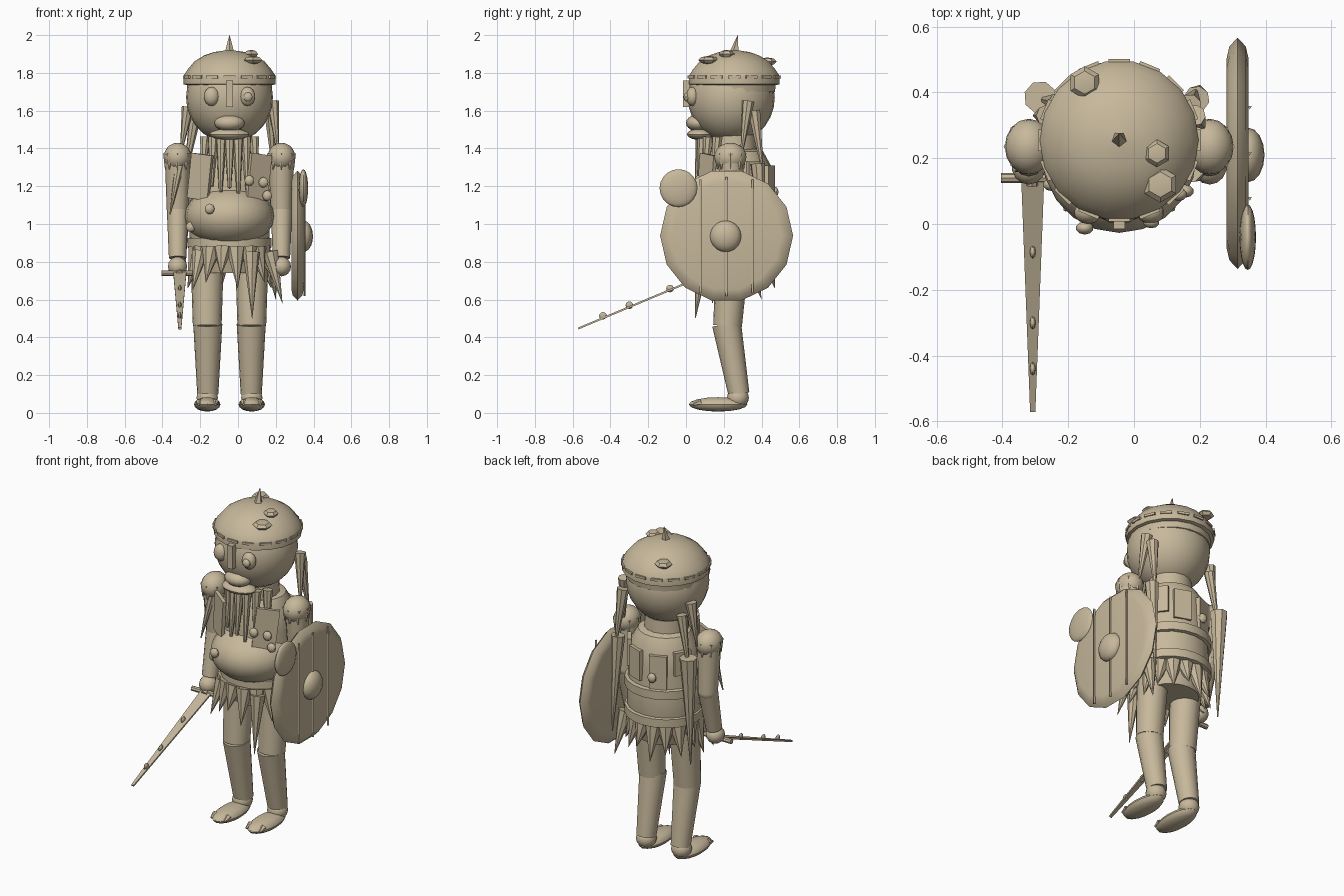
import bpy, bmesh, math, random
from mathutils import Vector, Matrix

random.seed(4)
CX, CY = -0.045, 0.25          # body axis
clay = bpy.data.materials.new("tan clay")
clay.diffuse_color = (0.57, 0.48, 0.33, 1)


def finish(name, bm, angle=35):
    bmesh.ops.recalc_face_normals(bm, faces=bm.faces)
    me = bpy.data.meshes.new(name)
    bm.to_mesh(me)
    bm.free()
    ob = bpy.data.objects.new(name, me)
    bpy.context.collection.objects.link(ob)
    me.materials.append(clay)
    bpy.ops.object.select_all(action='DESELECT')
    ob.select_set(True)
    bpy.context.view_layer.objects.active = ob
    bpy.ops.object.shade_smooth_by_angle(angle=math.radians(angle))
    return ob


def ball(name, c, r, u=16, v=10):
    bm = bmesh.new()
    m = Matrix.Translation(c) @ Matrix.Diagonal((*r, 1))
    bmesh.ops.create_uvsphere(bm, u_segments=u, v_segments=v, radius=1, matrix=m)
    return finish(name, bm)


def rod(name, a, b, r1, r2, n=12, flat=None):
    """Tapered round piece from a to b; flat = (axis scale) about a."""
    a, b = Vector(a), Vector(b)
    d = b - a
    m = Matrix.Translation((a + b) / 2) @ d.to_track_quat('Z', 'Y').to_matrix().to_4x4()
    if flat:
        m = m @ Matrix.Diagonal((*flat, 1, 1))
    bm = bmesh.new()
    bmesh.ops.create_cone(bm, cap_ends=True, segments=n, radius1=r1,
                          radius2=max(r2, 0.001), depth=d.length, matrix=m)
    return finish(name, bm)


def box(name, c, size, turn=0, tilt=0):
    bm = bmesh.new()
    m = (Matrix.Translation(c) @ Matrix.Rotation(turn, 4, 'Z') @
         Matrix.Rotation(tilt, 4, 'Y') @ Matrix.Diagonal((*size, 1)))
    bmesh.ops.create_cube(bm, size=1, matrix=m)
    return finish(name, bm)


def lathe(name, profile, c, n=20, sy=1.0, axis='Z'):
    bm = bmesh.new()
    rings = []
    for r, h in profile:
        ring = []
        for i in range(n):
            t = 2 * math.pi * i / n
            p = (r * math.cos(t), r * math.sin(t) * sy, h)
            if axis == 'X':
                p = (h, p[0], p[1])
            ring.append(bm.verts.new(Vector(p) + Vector(c)))
        rings.append(ring)
    for lo, hi in zip(rings, rings[1:]):
        for i in range(n):
            bm.faces.new((lo[i], lo[(i + 1) % n], hi[(i + 1) % n], hi[i]))
    bm.faces.new(rings[0])
    bm.faces.new(rings[-1])
    return finish(name, bm)


def around(r, deg, z):
    t = math.radians(deg)
    return Vector((CX + r * math.cos(t), CY + r * math.sin(t), z))


# Head and face
ball("head", (CX, 0.24, 1.67), (0.23, 0.23, 0.24), 24, 14)
for x, rx in ((-0.14, 0.042), (0.05, 0.042)):
    ball("eye", (x, 0.035, 1.675), (rx, 0.035, 0.05), 14, 8)
ball("pupil", (0.053, 0.005, 1.672), (0.025, 0.018, 0.025), 10, 6)
box("nose", (CX, 0.015, 1.69), (0.036, 0.06, 0.14))
ball("upper_lip", (CX, 0.065, 1.535), (0.08, 0.065, 0.045))
ball("lower_lip", (CX, 0.075, 1.475), (0.105, 0.07, 0.03))
rod("neck", (CX, 0.25, 1.3), (CX, 0.25, 1.47), 0.13, 0.12, 16)

# Helmet: dome, band, stitches, dents and spike
dome = [(0.236 * math.cos(t), 1.765 + 0.155 * math.sin(t))
        for t in (math.radians(a) for a in (0, 20, 38, 55, 70, 85))]
lathe("helmet", [(0.225, 1.735), (0.243, 1.74), (0.243, 1.78), (0.24, 1.79)] +
      dome[1:] + [(0.003, 1.921)], (CX, 0.255, 0), 18)
lathe("helmet_lining", [(0.2, 1.69), (0.222, 1.70), (0.228, 1.75)], (CX, 0.252, 0), 18)
for i in range(16):
    box("helmet_stitch", around(0.241, i * 22.5, 1.778) + Vector((0, 0.005, 0)),
        (0.012, 0.065, 0.014), math.radians(i * 22.5))
rod("helmet_spike", (CX, 0.255, 1.9), (CX, 0.275, 2.0), 0.028, 0, 5)
for x, y, z, r in ((0.07, 0.215, 1.9, 0.042), (0.08, 0.12, 1.868, 0.055),
                   (-0.15, 0.43, 1.86, 0.05)):
    ball("helmet_patch", (x, y, z), (r, r, 0.022), 6, 4)

# Torso, belly, straps
lathe("torso", [(0.155, 0.74), (0.19, 0.84), (0.212, 0.93), (0.21, 1.06), (0.2, 1.2),
                (0.195, 1.31), (0.15, 1.385), (0.1, 1.4)], (CX, 0.27, 0), 20, 0.92)
ball("belly", (CX, 0.215, 1.04), (0.237, 0.242, 0.165), 20, 12)
for z in (0.9, 1.07):
    lathe("belt", [(0.2, z - 0.03), (0.222, z - 0.025), (0.222, z + 0.025), (0.2, z + 0.03)],
          (CX, 0.275, 0), 20, 0.93)
for x, y, z, turn in ((-0.2, 0.11, 1.25, -0.6), (0.11, 0.11, 1.25, 0.6)):
    box("chest_plate", (x, y, z), (0.13, 0.02, 0.24), turn, 0.12)
for deg, z, h in ((70, 1.22, 0.18), (112, 1.2, 0.2), (150, 1.25, 0.14), (35, 1.25, 0.16)):
    box("back_plate", around(0.205, deg, z), (0.025, 0.1, h), math.radians(deg))
for x, y, z in ((-0.15, -0.012, 1.08), (0.06, 0.065, 1.23), (0.135, 0.09, 1.22),
                (0.155, 0.1, 1.15), (-0.1, 0.47, 1.17), (-0.25, 0.12, 0.985)):
    ball("stud", (x, y, z), (0.027, 0.02, 0.028), 10, 6)

# Beard
for i, tip in enumerate((1.27, 1.2, 1.17, 1.19, 1.16, 1.18, 1.22)):
    x = CX + (i - 3) * 0.043
    y = 0.065 + 0.012 * (i - 3) ** 2 * 0.8
    rod("beard_lock", (x, y + 0.015, 1.46), (x + (i - 3) * 0.004, y - 0.01, tip),
        0.029, 0.009, 8)

# Skirt of hanging points
for i in range(16):
    deg = i * 22.5 + 11
    drop = (0.66, 0.71, 0.69, 0.73)[i % 4]
    rod("skirt_point", around(0.17, deg, 0.87), around(0.225, deg, drop), 0.052, 0, 8)
for a, b in (((0.07, 0.09, 0.85), (0.075, 0.05, 0.5)),
             ((0.17, 0.17, 0.85), (0.235, 0.14, 0.58)),
             ((0.17, 0.33, 0.85), (0.2, 0.4, 0.6)),
             ((-0.2, 0.14, 0.85), (-0.24, 0.08, 0.65))):
    rod("long_skirt_point", a, b, 0.045, 0, 8)

# Side hair and hanging strips
for a, b, r in (((0.185, 0.33, 1.65), (0.215, 0.29, 1.34), 0.033),
                ((0.17, 0.36, 1.6), (0.19, 0.41, 1.25), 0.035),
                ((-0.265, 0.33, 1.62), (-0.305, 0.33, 1.36), 0.033),
                ((-0.23, 0.37, 1.55), (-0.29, 0.38, 1.2), 0.03),
                ((-0.3, 0.2, 1.36), (-0.36, 0.16, 1.05), 0.03),
                ((-0.285, 0.385, 1.31), (-0.29, 0.37, 0.66), 0.05),
                ((0.19, 0.38, 1.32), (0.2, 0.42, 0.75), 0.04)):
    rod("hair_strip", a, b, r, 0.003, 8)

# Arms and legs on both sides
for s in (-1, 1):
    ax = CX + s * 0.275
    ball("shoulder", (ax, 0.235, 1.355), (0.073, 0.085, 0.075))
    for k in range(8):
        t = k * math.pi / 4
        dx, dy = math.cos(t), math.sin(t)
        rod("shoulder_fringe", (ax + 0.05 * dx, 0.235 + 0.058 * dy, 1.37),
            (ax + 0.064 * dx, 0.235 + 0.07 * dy, 1.29), 0.027, 0.003, 6)
    rod("upper_arm", (ax, 0.235, 1.36), (ax, 0.25, 1.07), 0.068, 0.057)
    ball("elbow", (ax, 0.25, 1.07), (0.057, 0.057, 0.057), 12, 8)
    rod("forearm", (ax, 0.25, 1.08), (ax, 0.19, 0.82), 0.057, 0.046)
    ball("hand", (ax, 0.175, 0.775), (0.052, 0.055, 0.052), 14, 8)

    lx = CX + s * 0.118
    rod("thigh", (lx, 0.25, 0.88), (lx, 0.22, 0.46), 0.09, 0.076, 16)
    rod("shin", (lx - s * 0.003, 0.215, 0.47), (lx - s * 0.003, 0.28, 0.1), 0.077, 0.056, 16)
    ball("ankle", (lx, 0.275, 0.08), (0.058, 0.058, 0.055), 14, 8)
    ball("foot", (lx, 0.17, 0.045), (0.07, 0.155, 0.038), 16, 8)
    for k in (-1, 0, 1):
        rod("toe_claw", (lx + k * 0.042, 0.08, 0.055), (lx + k * 0.045, 0.02 + abs(k) * 0.02, 0.045),
            0.02, 0.006, 6)

# Sword: crossguard, grip, flat blade with beads
rod("crossguard", (-0.405, 0.14, 0.74), (-0.21, 0.14, 0.74), 0.015, 0.015, 8)
rod("grip", (-0.31, 0.22, 0.775), (-0.31, 0.12, 0.735), 0.02, 0.02, 8)
base, tip = Vector((-0.308, 0.14, 0.745)), Vector((-0.308, -0.57, 0.447))
bm = bmesh.new()
up = Vector((0, -0.387, 0.922)) * 0.005
quad = [[bm.verts.new(p + Vector((sx * w, 0, 0)) + up * sz)
         for sx, sz in ((-1, -1), (1, -1), (1, 1), (-1, 1))]
        for p, w in ((base, 0.035), (tip, 0.008))]
for i in range(4):
    j = (i + 1) % 4
    bm.faces.new((quad[0][i], quad[0][j], quad[1][j], quad[1][i]))
bm.faces.new(quad[0])
bm.faces.new(quad[1])
finish("blade", bm)
for y, z in ((-0.085, 0.658), (-0.3, 0.57), (-0.44, 0.514)):
    ball("blade_bead", (-0.308, y, z), (0.009, 0.02, 0.02), 8, 6)

# Shield: bevelled disc, boss, plank ribs and a small plate
lathe("shield", [(0.29, -0.033), (0.325, -0.025), (0.352, 0), (0.325, 0.025), (0.29, 0.033)],
      (0.315, 0.215, 0.938), 14, 1, 'X')
ball("shield_boss", (0.347, 0.21, 0.935), (0.05, 0.083, 0.083))
ball("shield_plate", (0.346, -0.04, 1.19), (0.025, 0.1, 0.1), 20, 10)
for y, h in ((0.078, 0.3), (0.215, 0.315), (0.355, 0.3)):
    rod("shield_rib", (0.352, y, 0.935 - h), (0.352, y, 0.935 + h), 0.007, 0.007, 3)
